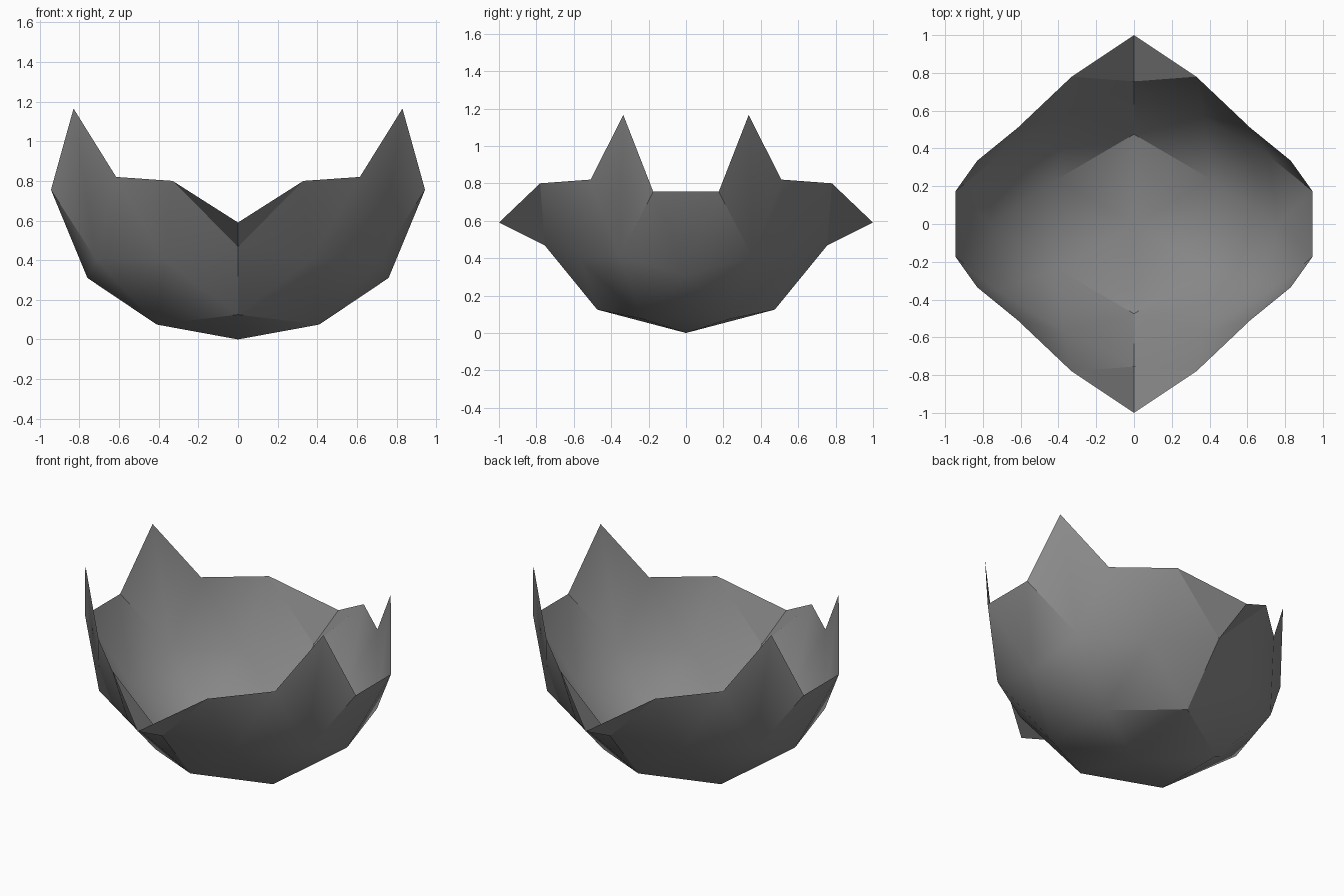
import bpy, bmesh, math

cube = bpy.data.objects.get("Cube")
if cube:
    bpy.data.objects.remove(cube, do_unlink=True)

# One grey for the whole shell
grey = bpy.data.materials.new("stone grey")
grey.use_nodes = True
colour = (0.25, 0.25, 0.25, 1)
grey.diffuse_color = colour
grey.node_tree.nodes["Principled BSDF"].inputs["Base Color"].default_value = colour

# Corner points of one quarter of the bowl (+x, +y)
P = {
    "base": (0, 0, 0), "base_y": (0, 0.475, 0.125), "base_c": (0.41, 0.235, 0.075),
    "side": (0.76, 0, 0.31), "knee": (0.72, 0.355, 0.408),
    "rim_x": (0.944, 0.175, 0.755), "peak": (0.83, 0.335, 1.165),
    "notch": (0.615, 0.51, 0.82), "rim_y": (0.33, 0.78, 0.80),
    "tip": (0, 1.0, 0.59), "neck": (0, 0.755, 0.468), "hip": (0.37, 0.57, 0.40),
}
P["base_m"] = (0.41, -0.235, 0.075)   # reflections closing the side panels
P["rim_m"] = (0.944, -0.175, 0.755)

# Facets of the quarter; the last two cross the y = 0 plane
QUARTER = [
    "base base_y base_c", "base_c side knee", "side rim_x knee",
    "knee rim_x peak notch", "knee notch hip", "notch rim_y hip",
    "hip rim_y neck", "neck rim_y tip", "base_c knee hip",
    "base_c hip base_y", "base_y hip neck",
]
CROSSING = ["base base_c base_m", "base_m side base_c", "side rim_m rim_x"]

bm = bmesh.new()


def add_facet(names, sx, sy):
    verts = [bm.verts.new((P[n][0] * sx, P[n][1] * sy, P[n][2])) for n in names.split()]
    face = bm.faces.new(verts)
    # Turn every facet outward from a point inside the bowl
    face.normal_update()
    c = face.calc_center_median()
    if face.normal.dot((c.x, c.y, c.z - 0.85)) < 0:
        face.normal_flip()


for sx in (1, -1):
    for sy in (1, -1):
        for facet in QUARTER:
            add_facet(facet, sx, sy)
    for facet in CROSSING:
        add_facet(facet, sx, 1)

bmesh.ops.remove_doubles(bm, verts=bm.verts[:], dist=0.0005)
mesh = bpy.data.meshes.new("faceted_bowl")
bm.to_mesh(mesh)
bm.free()
mesh.materials.append(grey)
bowl = bpy.data.objects.new("faceted_bowl", mesh)
bpy.context.collection.objects.link(bowl)

# Soft shading across shallow folds, sharp at strong ones
bpy.context.view_layer.objects.active = bowl
bowl.select_set(True)
bpy.ops.object.shade_smooth_by_angle(angle=math.radians(30))
